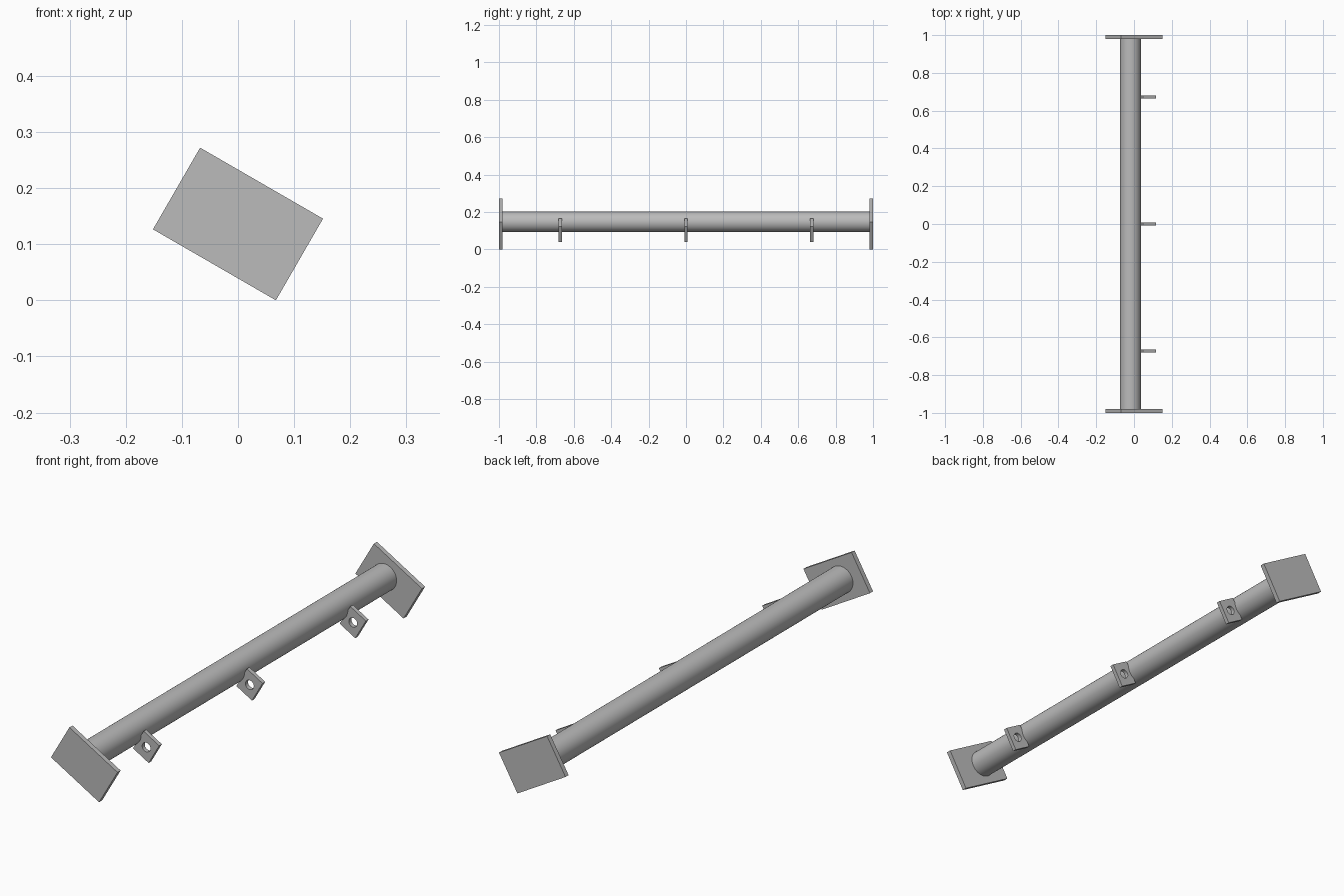
import bpy
from math import radians
from mathutils import Matrix, Vector

default = bpy.data.objects.get("Cube")
if default:
    bpy.data.objects.remove(default, do_unlink=True)

TILT = radians(30)
FRAME = Matrix.Translation((0, 0, 0.136)) @ Matrix.Rotation(TILT, 4, 'Y')

steel = bpy.data.materials.new("grey_steel")
steel.use_nodes = True
GREY = (0.5, 0.5, 0.5, 1)
steel.diffuse_color = GREY
steel.node_tree.nodes["Principled BSDF"].inputs["Base Color"].default_value = GREY


def finish(name, smooth=False):
    ob = bpy.context.object
    ob.name = name
    ob.data.materials.append(steel)
    if smooth:
        bpy.ops.object.shade_smooth_by_angle(angle=radians(40))
    return ob


def box(name, centre, size):
    """Box given in the tilted frame."""
    bpy.ops.mesh.primitive_cube_add(size=1, location=FRAME @ Vector(centre),
                                    rotation=(0, TILT, 0))
    bpy.context.object.scale = size
    bpy.ops.object.transform_apply(location=False, rotation=False, scale=True)
    return finish(name)


def rod(name, u, radius, length, sides):
    """Cylinder along y, offset sideways in the tilted frame."""
    bpy.ops.mesh.primitive_cylinder_add(vertices=sides, radius=radius, depth=length,
                                        location=FRAME @ Vector((u, 0, 0)),
                                        rotation=(radians(90), 0, 0))
    return finish(name, smooth=True)


# Main tube and its end plates
rod("tube", -0.022, 0.055, 1.97, 64)
for name, side in (("front_end_plate", -1), ("back_end_plate", 1)):
    box(name, (0, side * 0.99, 0), (0.253, 0.02, 0.168))

# Drilled lugs along the tube, cut by one long drill
drill = rod("drill_helper", 0.068, 0.019, 1.6, 32)
drill.hide_render = True
for name, y in (("front_lug", -0.672), ("middle_lug", 0), ("back_lug", 0.672)):
    lug = box(name, (0.067, y, 0), (0.082, 0.017, 0.0966))
    cut = lug.modifiers.new("hole", 'BOOLEAN')
    cut.operation = 'DIFFERENCE'
    cut.solver = 'EXACT'
    cut.object = drill
    bpy.ops.object.modifier_apply(modifier=cut.name)
    bpy.ops.object.shade_smooth_by_angle(angle=radians(40))
bpy.data.objects.remove(drill, do_unlink=True)
